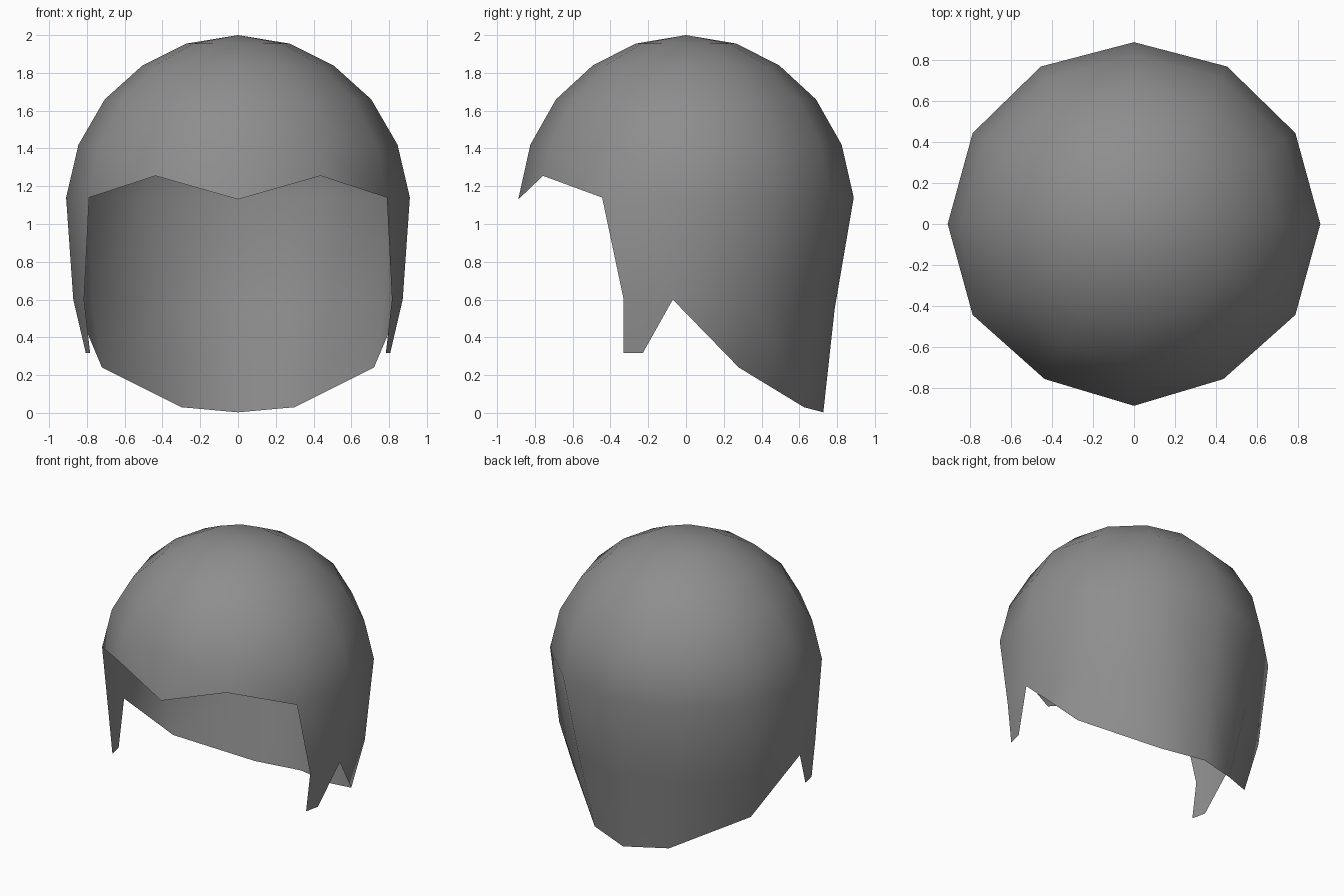
import bpy, bmesh, math

if "Cube" in bpy.data.objects:
    bpy.data.objects.remove(bpy.data.objects["Cube"])

hair = bpy.data.materials.new("dark grey hair")
hair.diffuse_color = (0.27, 0.27, 0.27, 1)
hair.use_nodes = True
hair.node_tree.nodes["Principled BSDF"].inputs["Base Color"].default_value = hair.diffuse_color

SIDES = 12
RX, RY = 0.91, 0.888
bm = bmesh.new()

# Dome: crown point and rings of 12, column 0 at +x, column 9 at the front
crown = bm.verts.new((0, 0, 2))
dome = [(0.30, 1.955), (0.555, 1.84), (0.775, 1.66), (0.928, 1.42), (1.0, 1.14)]
rings = []
for r, z in dome:
    ring = []
    for i in range(SIDES):
        a = 2 * math.pi * i / SIDES
        ring.append(bm.verts.new((RX * r * math.cos(a), RY * r * math.sin(a), z)))
    rings.append(ring)
rim = rings[-1]

# Fringe: the two columns beside the centre rise into shallow arches
for i in (8, 10):
    rim[i].co = (math.copysign(0.437, rim[i].co.x), -0.757, 1.255)
rim[9].co.z = 1.13

for i in range(SIDES):
    j = (i + 1) % SIDES
    bm.faces.new((crown, rings[0][i], rings[0][j]))
    for up, low in zip(rings, rings[1:]):
        bm.faces.new((up[i], low[i], low[j], up[j]))

# Sides and back: half columns from the temple round to the nape, mirrored
mid_half = [(0.815, -0.33, 0.60), (0.872, -0.07, 0.60), (0.77, 0.365, 0.57), (0.385, 0.69, 0.56)]
hem_half = [(0.72, 0.28, 0.24), (0.30, 0.625, 0.03)]


def mirrored(half, centre):
    pts = half + [centre] + [(-x, y, z) for x, y, z in reversed(half)]
    return [bm.verts.new(p) for p in pts]


def strip(up, low):
    for k in range(len(up) - 1):
        bm.faces.new((up[k], low[k], low[k + 1], up[k + 1]))


mid = mirrored(mid_half, (0, 0.787, 0.55))
hem = mirrored(hem_half, (0, 0.727, 0.003))
strip([rim[i % SIDES] for i in range(-1, 8)], mid)
strip(mid[2:7], hem)

# Back corners run from the notch down to the hem
bm.faces.new((mid[1], hem[0], mid[2]))
bm.faces.new((mid[6], hem[-1], mid[7]))

# Sideburns: small tapered tabs in front of the notch
for s, front, back in ((1, mid[0], mid[1]), (-1, mid[8], mid[7])):
    a = bm.verts.new((s * 0.783, -0.332, 0.318))
    b = bm.verts.new((s * 0.806, -0.228, 0.318))
    bm.faces.new((front, a, b, back) if s > 0 else (back, b, a, front))

bmesh.ops.recalc_face_normals(bm, faces=bm.faces[:])
if sum(f.normal.dot(f.calc_center_median() - crown.co * 0.5) for f in bm.faces) < 0:
    bmesh.ops.reverse_faces(bm, faces=bm.faces[:])
for f in bm.faces:
    f.smooth = True

mesh = bpy.data.meshes.new("hair_shell")
bm.to_mesh(mesh)
bm.free()
mesh.materials.append(hair)
bpy.context.collection.objects.link(bpy.data.objects.new("hair_shell", mesh))
